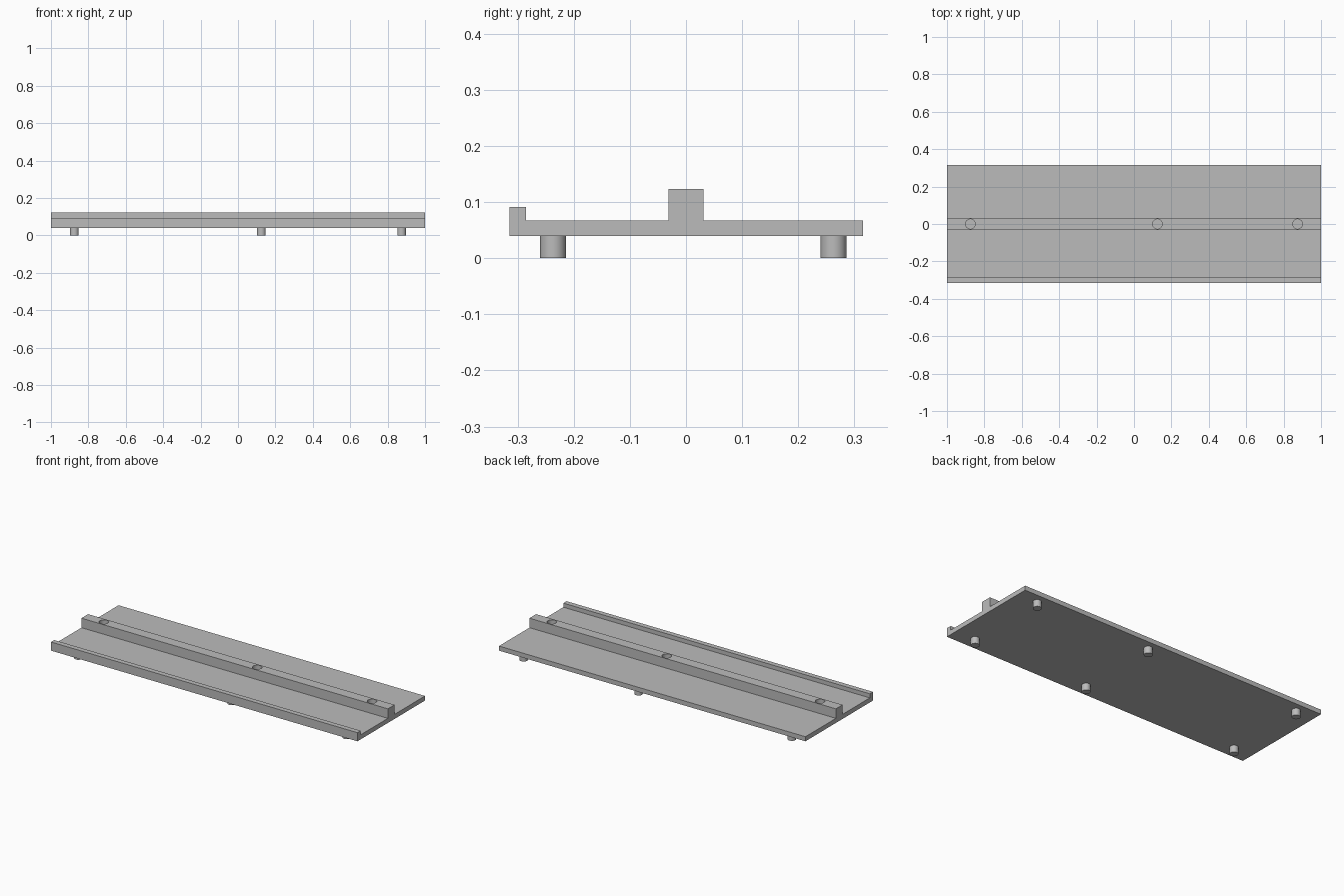
import bpy
import bmesh
from math import radians

cube = bpy.data.objects.get("Cube")
if cube:
    bpy.data.objects.remove(cube, do_unlink=True)

grey = bpy.data.materials.new("plain grey")
grey.use_nodes = True
COLOUR = (0.5, 0.5, 0.5, 1)
grey.diffuse_color = COLOUR
grey.node_tree.nodes["Principled BSDF"].inputs["Base Color"].default_value = COLOUR

PEG_X = (-0.875, 0.125, 0.875)
HALF_Y, BASE, DECK, LIP, RIDGE = 0.315, 0.04, 0.067, 0.091, 0.123


def add_cylinder(name, radius, x, y, bottom, top):
    bpy.ops.mesh.primitive_cylinder_add(vertices=48, radius=radius, depth=top - bottom,
                                        location=(x, y, (bottom + top) / 2))
    obj = bpy.context.object
    obj.name = name
    obj.data.materials.append(grey)
    bpy.ops.object.shade_smooth_by_angle(angle=radians(30))
    return obj


# Board: one end profile with front lip and centre ridge, extruded along x
profile = [(-HALF_Y, BASE), (HALF_Y, BASE), (HALF_Y, DECK), (0.031, DECK),
           (0.031, RIDGE), (-0.031, RIDGE), (-0.031, DECK),
           (-0.285, DECK), (-0.285, LIP), (-HALF_Y, LIP)]
bm = bmesh.new()
end = bm.faces.new([bm.verts.new((-1, y, z)) for y, z in profile])
ext = bmesh.ops.extrude_face_region(bm, geom=[end])
bmesh.ops.translate(bm, vec=(2, 0, 0),
                    verts=[v for v in ext["geom"] if isinstance(v, bmesh.types.BMVert)])
bmesh.ops.recalc_face_normals(bm, faces=bm.faces)
mesh = bpy.data.meshes.new("board")
bm.to_mesh(mesh)
bm.free()
mesh.materials.append(grey)
board = bpy.data.objects.new("board", mesh)
bpy.context.collection.objects.link(board)

# Blind sockets in the ridge and pegs under the board
for i, x in enumerate(PEG_X, 1):
    cutter = add_cylinder(f"socket_cutter_{i}", 0.026, x, 0, RIDGE - 0.045, RIDGE + 0.02)
    cutter.hide_render = True
    cutter.hide_set(True)
    cutter.display_type = 'WIRE'
    cut = board.modifiers.new(f"socket_{i}", 'BOOLEAN')
    cut.operation = 'DIFFERENCE'
    cut.solver = 'EXACT'
    cut.object = cutter
    for side, y in (("front", -0.237), ("back", 0.263)):
        add_cylinder(f"{side}_peg_{i}", 0.023, x, y, 0, BASE)
